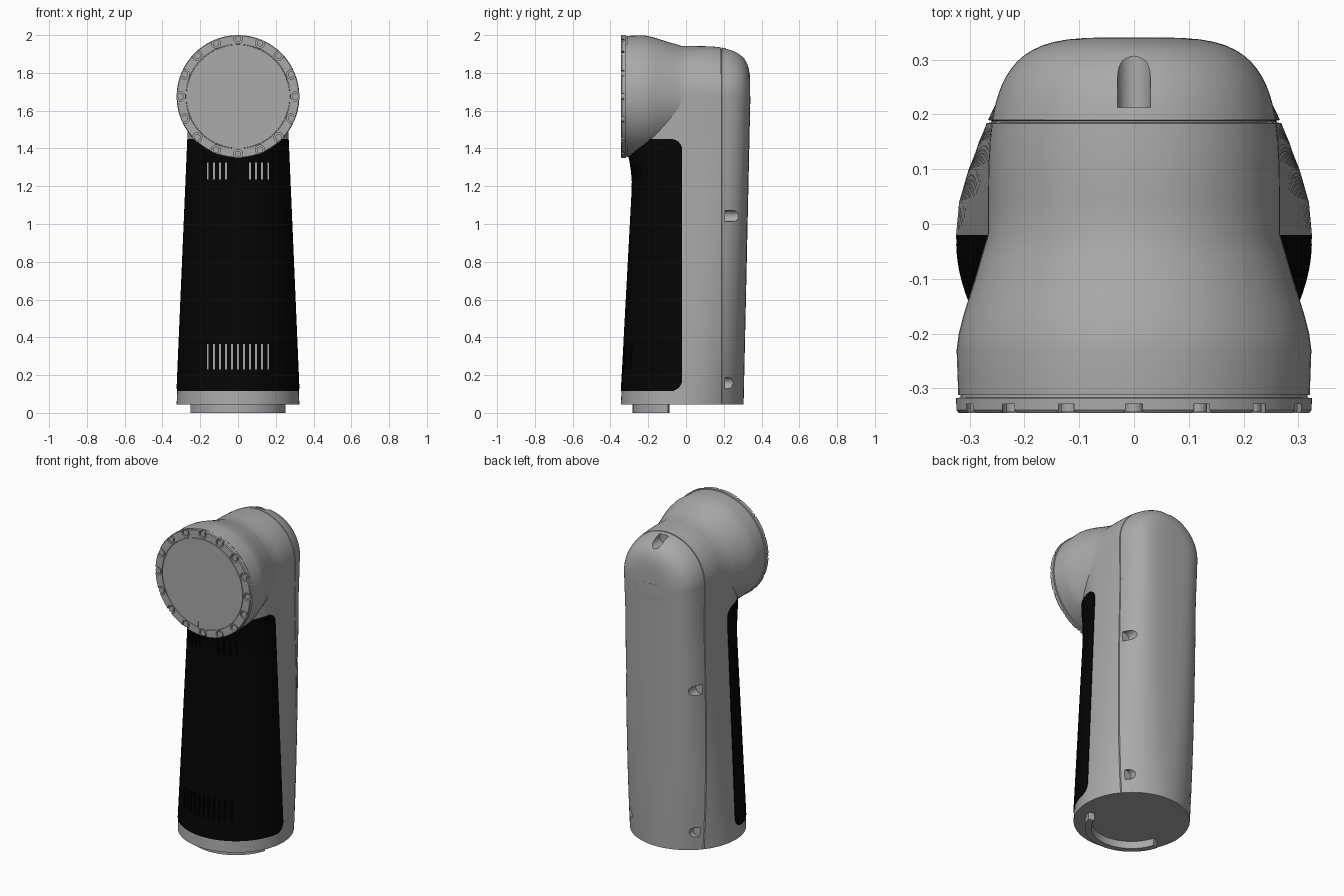
import bpy, bmesh
from math import sin, cos, pi, sqrt, radians
from mathutils import Matrix, Vector

cube = bpy.data.objects.get("Cube")
if cube:
    bpy.data.objects.remove(cube, do_unlink=True)


def material(name, value):
    m = bpy.data.materials.new(name)
    m.use_nodes = True
    col = (value, value, value, 1)
    m.diffuse_color = col
    m.node_tree.nodes["Principled BSDF"].inputs["Base Color"].default_value = col
    return m


GREY = material("housing grey", 0.4)
BLACK = material("grip black", 0.0015)
AXIS_Z = 1.675   # height of the head axis
BASE_Z = 0.045   # underside of the body
YC = -0.02       # widest line of the body


def finish(name, bm, mats):
    bmesh.ops.recalc_face_normals(bm, faces=bm.faces)
    mesh = bpy.data.meshes.new(name)
    bm.to_mesh(mesh)
    bm.free()
    for m in mats:
        mesh.materials.append(m)
    ob = bpy.data.objects.new(name, mesh)
    bpy.context.collection.objects.link(ob)
    return ob


def activate(ob):
    bpy.ops.object.select_all(action='DESELECT')
    ob.select_set(True)
    bpy.context.view_layer.objects.active = ob


def smooth(ob, angle=32):
    activate(ob)
    bpy.ops.object.shade_smooth_by_angle(angle=radians(angle))


def cut(ob, cutter):
    mod = ob.modifiers.new("cut", 'BOOLEAN')
    mod.operation = 'DIFFERENCE'
    mod.solver = 'EXACT'
    mod.object = cutter
    activate(ob)
    bpy.ops.object.modifier_apply(modifier=mod.name)


def skin(bm, rings):
    """Skin a list of equal closed rings and cap both ends."""
    vs = [[bm.verts.new(p) for p in ring] for ring in rings]
    n = len(rings[0])
    for a, b in zip(vs, vs[1:]):
        for i in range(n):
            j = (i + 1) % n
            bm.faces.new((a[i], a[j], b[j], b[i]))
    bm.faces.new(vs[0])
    bm.faces.new(vs[-1])


def loft(name, rings, mats):
    bm = bmesh.new()
    skin(bm, rings)
    return finish(name, bm, mats)


def lathe(name, profile, segs=64):
    """Turn (y, radius) pairs about the head axis."""
    rings = [[(r * sin(2 * pi * i / segs), y, AXIS_Z + r * cos(2 * pi * i / segs))
              for i in range(segs)] for y, r in profile]
    return loft(name, rings, [GREY])


def add_box(bm, lo, hi):
    lo, hi = Vector(lo), Vector(hi)
    mat = Matrix.Translation((lo + hi) / 2) @ Matrix.Diagonal((*(hi - lo), 1))
    bmesh.ops.create_cube(bm, size=1, matrix=mat)


def add_rod(bm, x, z, r, y0, y1, segs=20):
    mat = Matrix.Translation((x, (y0 + y1) / 2, z)) @ Matrix.Rotation(pi / 2, 4, 'X')
    bmesh.ops.create_cone(bm, cap_ends=True, segments=segs, radius1=r, radius2=r,
                          depth=y1 - y0, matrix=mat)


def add_recess(bm, x, z, turn, y0, r=0.03):
    """Round-bottomed channel running to the back, open towards the turn angle."""
    pts = [(r * cos(a), r * sin(a)) for a in (pi + pi * k / 10 for k in range(11))]
    pts += [(r, 0.15), (-r, 0.15)]
    c, s = cos(turn), sin(turn)
    skin(bm, [[(x + u * c + v * s, y, z - u * s + v * c) for u, v in pts]
              for y in (y0, 0.5)])


# Body shape: width, front and back lines along the height
def half_width(z):
    return max(0.267, 0.325 - 0.043 * (z - BASE_Z))


def front_line(z):
    flare = 0.03 * min(max((z - 1.2) / 0.2, 0), 1) ** 2
    return -0.345 + 0.054 * (min(z, 1.2) - BASE_Z) - flare


def front_point(z, a, off=0.0):
    w, d = half_width(z) + off, YC - front_line(z) + off
    return (w * sin(a), YC - d * cos(a), z)


def back_half(z):
    """(y, x) pairs from the widest line to the back, with the shell seam."""
    t = (z - BASE_Z) / (AXIS_Z - BASE_Z)
    w, yb, n = half_width(z), 0.305 + 0.036 * t, 2 + 2 * t
    seam = 0.184
    ys = [YC, 0.04, 0.1, 0.15, seam, seam + .0015, seam + .0045, seam + .006]
    ys += [ys[-1] + (yb - ys[-1]) * sin(pi / 2 * k / 14) for k in range(1, 14)]
    out = []
    for y in ys:
        x = w * (1 - ((y - YC) / (yb - YC)) ** n) ** (1 / n)
        if seam < y < seam + 0.005:
            x -= 0.007
        out.append((y, x))
    return out + [(yb, 0)]


def body_ring(z):
    half = [front_point(z, pi / 2 * k / 16) for k in range(16)]
    half += [(x, y, z) for y, x in back_half(z)]
    return half + [(-x, y, z) for x, y, z in half[-2:0:-1]]


levels = [BASE_Z + (AXIS_Z - BASE_Z) * k / 26 for k in range(27)]
body = loft("body", [body_ring(z) for z in levels], [GREY, BLACK])

# Head: flared front turning into the rounded top of the back shell
flare = [(-0.312, 0.321), (-0.23, 0.324), (-0.2, 0.32), (-0.165, 0.311),
         (-0.13, 0.3), (-0.095, 0.289), (-0.06, 0.279)]
head = lathe("head", flare + back_half(AXIS_Z)[:-1])

# Front cover with a fine ring groove
cover = lathe("front_cover", [
    (-0.308, 0.316), (-0.317, 0.317), (-0.318, 0.325), (-0.34, 0.325),
    (-0.345, 0.321), (-0.345, 0.277), (-0.341, 0.276), (-0.341, 0.274),
    (-0.345, 0.273)], 80)

# Black grip wrapped round the front, with rounded rear corners
Z0, Z1, CORNER = 0.115, 1.45, 0.06


def grip_ring(z):
    d = CORNER - min(z - Z0, Z1 - z, CORNER)
    a = pi / 2 - (CORNER - sqrt(max(CORNER ** 2 - d * d, 0))) / 0.3
    arc = [a * (2 * k / 40 - 1) for k in range(41)]
    return ([front_point(z, t, 0.004) for t in arc]
            + [front_point(z, t, -0.012) for t in reversed(arc)])


ends = [CORNER * (1 - cos(pi / 2 * k / 6)) for k in range(7)]
mids = [Z0 + CORNER + (Z1 - Z0 - 2 * CORNER) * k / 22 for k in range(1, 22)]
grip = loft("front_grip", [grip_ring(z) for z in
            [Z0 + e for e in ends] + mids + [Z1 - e for e in reversed(ends)]], [BLACK])

# Vent slots: black walls, grey floor
bm = bmesh.new()
for i in range(-5, 6):
    x = i * 0.032
    add_box(bm, (x - .005, -0.45, 0.23), (x + .005, -0.26, 0.365))
    if abs(i) > 1:
        add_box(bm, (x - .005, -0.45, 1.235), (x + .005, -0.2, 1.325))
bm.normal_update()
for f in bm.faces:
    f.material_index = 0 if f.normal.y > 0.5 else 1
vents = finish("vent_cutter", bm, [GREY, BLACK])

# Screw recesses in the back shell
bm = bmesh.new()
add_recess(bm, 0, AXIS_Z + 0.232, 0, 0.213)
recess_top = finish("top_recess_cutter", bm, [GREY])
bm = bmesh.new()
for s in (-1, 1):
    add_recess(bm, s * 0.24, 1.042, s * pi / 2, 0.206)
    add_recess(bm, s * 0.225, 0.157, s * pi / 2, 0.206)
recess_side = finish("side_recess_cutter", bm, [GREY])

# Scallops and locating notch in the cover rim
spots = [(0.305 * sin(k * pi / 8), AXIS_Z + 0.305 * cos(k * pi / 8)) for k in range(16)]
bm = bmesh.new()
for x, z in spots:
    add_rod(bm, x, z, 0.025, -0.4, -0.329)
scallops = finish("rim_cutter", bm, [GREY])
bm = bmesh.new()
add_box(bm, (-0.033, -0.4, 1.392), (0.033, -0.339, 1.436))
notch = finish("notch_cutter", bm, [GREY])

for ob, tool in ((body, vents), (grip, vents), (body, recess_side),
                 (head, recess_top), (cover, scallops), (cover, notch)):
    cut(ob, tool)
for tool in (vents, recess_top, recess_side, scallops, notch):
    bpy.data.objects.remove(tool, do_unlink=True)

# Screws round the rim
bm = bmesh.new()
for x, z in spots:
    add_rod(bm, x, z, 0.017, -0.343, -0.32, 16)
screws = finish("rim_screws", bm, [GREY])

# Curved foot under the front edge
rings = []
for k in range(33):
    a = radians(73) * (k / 16 - 1)
    rings.append([(r * sin(a), YC - r * cos(a), z) for r, z in
                  ((0.226, 0), (0.262, 0), (0.262, 0.06), (0.226, 0.06))])
foot = loft("curved_foot", rings, [GREY])

for ob in (body, head, cover, grip, screws, foot):
    smooth(ob)
